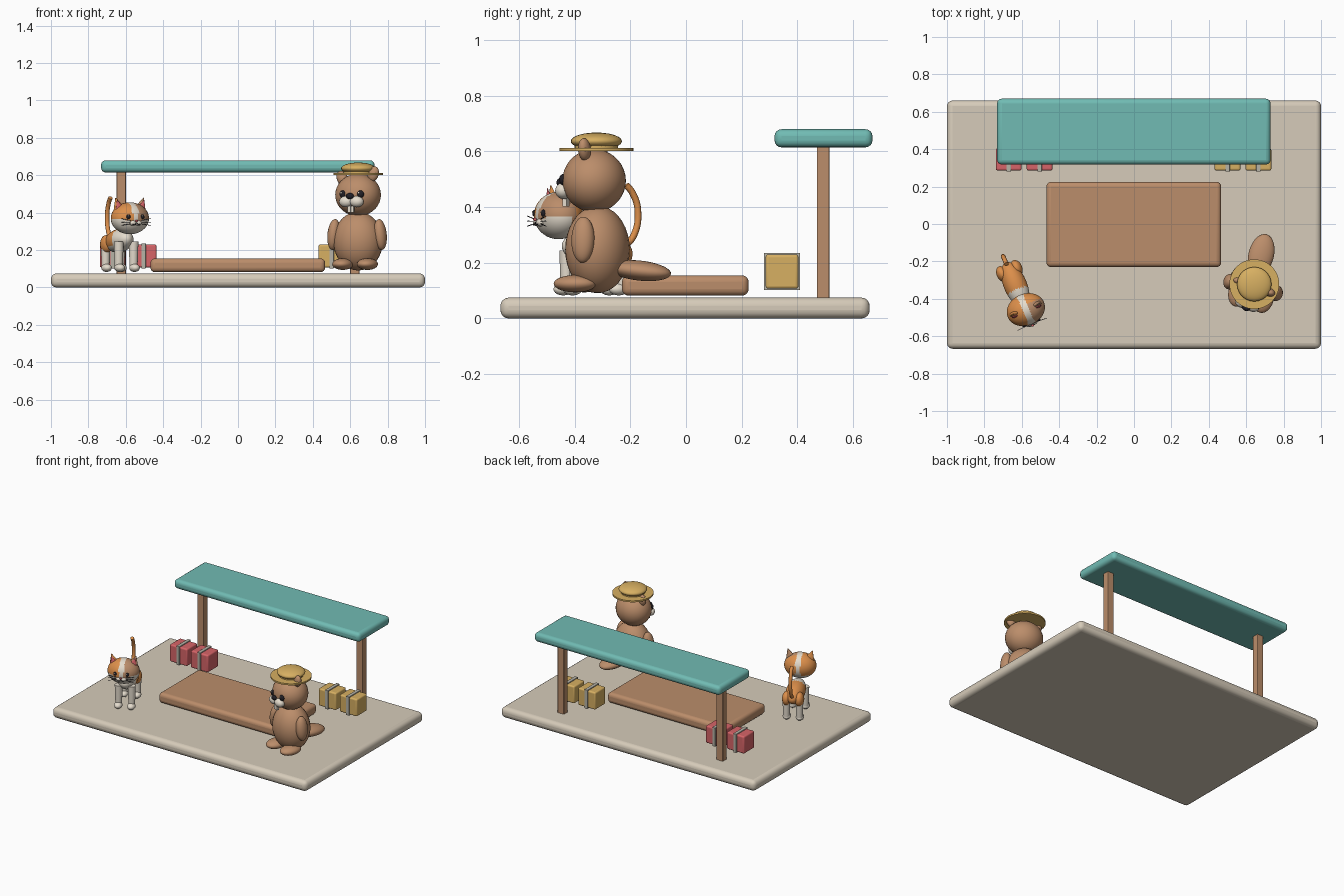
import bpy, bmesh
from math import radians, pi
from mathutils import Matrix, Vector, Euler

cube = bpy.data.objects.get("Cube")
if cube:
    bpy.data.objects.remove(cube, do_unlink=True)


def material(name, rgb):
    col = tuple((c / 255) ** 2.2 for c in rgb) + (1,)
    m = bpy.data.materials.new(name)
    m.use_nodes = True
    m.diffuse_color = col
    m.node_tree.nodes["Principled BSDF"].inputs["Base Color"].default_value = col
    return m


CREAM = material("cream", (213, 202, 184))
TEAL = material("teal", (112, 186, 178))
BROWN = material("brown", (186, 140, 106))
GOLD = material("straw gold", (214, 174, 98))
RED = material("coral red", (214, 100, 104))
WHITE = material("warm white", (228, 219, 204))
ORANGE = material("orange", (220, 142, 76))
BLACK = material("black", (38, 36, 42))
GREY = material("strap grey", (182, 178, 166))
IDENT = Matrix()


def finish(name, bm, mats, matrix, smooth=True, rule=None):
    """Make an object from a bmesh, colouring faces by a rule on local centre."""
    for f in bm.faces:
        f.smooth = smooth
        if rule:
            f.material_index = rule(f.calc_center_median())
    bm.transform(matrix)
    me = bpy.data.meshes.new(name)
    bm.to_mesh(me)
    bm.free()
    for m in mats:
        me.materials.append(m)
    ob = bpy.data.objects.new(name, me)
    bpy.context.collection.objects.link(ob)
    return ob


def place(loc, rot=(0, 0, 0), scale=(1, 1, 1)):
    return Matrix.LocRotScale(Vector(loc), Euler([radians(a) for a in rot]), Vector(scale))


def box(name, mat, lo, hi, bevel):
    bm = bmesh.new()
    bmesh.ops.create_cube(bm, size=1)
    lo, hi = Vector(lo), Vector(hi)
    ob = finish(name, bm, [mat], place((lo + hi) / 2, scale=hi - lo), smooth=False)
    mod = ob.modifiers.new("rounded edges", "BEVEL")
    mod.width, mod.segments = bevel, 4
    bpy.context.view_layer.objects.active = ob
    ob.select_set(True)
    bpy.ops.object.shade_smooth_by_angle(angle=radians(40))
    ob.select_set(False)
    return ob


def ball(name, mats, frame, loc, radii, rot=(0, 0, 0), rule=None, seg=28):
    if not isinstance(mats, list):
        mats = [mats]
    bm = bmesh.new()
    bmesh.ops.create_uvsphere(bm, u_segments=seg, v_segments=seg * 2 // 3, radius=1)
    return finish(name, bm, mats, frame @ place(loc, rot, radii), rule=rule)


def cone(name, mat, frame, loc, r1, r2, depth, rot=(0, 0, 0), scale=(1, 1, 1), seg=32):
    bm = bmesh.new()
    bmesh.ops.create_cone(bm, cap_ends=True, segments=seg, radius1=r1, radius2=r2, depth=depth)
    ob = finish(name, bm, [mat], frame @ place(loc, rot, scale))
    ob.data.set_sharp_from_angle(angle=radians(40))
    return ob


def tube(name, mat, frame, points, radius):
    cu = bpy.data.curves.new(name, "CURVE")
    cu.dimensions, cu.bevel_depth, cu.bevel_resolution = "3D", radius, 3
    cu.use_fill_caps = True
    sp = cu.splines.new("BEZIER")
    sp.bezier_points.add(len(points) - 1)
    for p, co in zip(sp.bezier_points, points):
        p.co = frame @ Vector(co)
        p.handle_left_type = p.handle_right_type = "AUTO"
    cu.materials.append(mat)
    ob = bpy.data.objects.new(name, cu)
    bpy.context.collection.objects.link(ob)


SIDES = (("right", -1), ("left", 1))

# Platform, bench and shelter
box("platform", CREAM, (-1, -.667, 0), (1, .66, .075), .03)
box("bench", BROWN, (-.468, -.23, .082), (.466, .225, .155), .024)
box("roof", TEAL, (-.732, .318, .615), (.73, .67, .68), .025)
for side, s in SIDES:
    box(side + "_post", BROWN, (s * .625 - .025, .47, .07), (s * .625 + .025, .515, .63), .004)

# Suitcases, each with a strap around the middle
for side, mat, xs in (("right", RED, (-.67, -.505)), ("left", GOLD, (.5, .665))):
    for n, x in enumerate(xs, 1):
        box(f"{side}_suitcase_{n}", mat, (x - .069, .286, .107), (x + .069, .404, .23), .01)
        box(f"{side}_strap_{n}", GREY, (x - .012, .28, .102), (x + .012, .41, .236), .002)

# Beaver body
bv = place((.642, -.318, 0), (0, 0, -14))
ball("beaver_body", BROWN, bv, (0, 0, .248), (.134, .115, .157))
ball("beaver_tail", BROWN, bv, (0, .157, .172), (.068, .115, .036), (-6, 0, 0))
for side, s in SIDES:
    ball(f"beaver_{side}_arm", BROWN, bv, (s * .128, -.022, .283), (.034, .042, .083), (0, -s * 6, 0))
    ball(f"beaver_{side}_foot", BROWN, bv, (s * .068, -.066, .125), (.055, .078, .031))

# Beaver head and face
bh = place((.642, -.33, .495), (0, 0, -20))
ball("beaver_head", BROWN, bh, (0, 0, 0), (.124, .113, .113))
for side, s in SIDES:
    ball(f"beaver_{side}_ear", BROWN, bh, (s * .088, -.005, .1 + s * .012), (.03, .022, .042), (0, s * 20, 0))
    ball(f"beaver_{side}_eye", BLACK, bh, (s * .05, -.1, .004), (.019, .014, .02))
    ball(f"beaver_{side}_eye_glint", WHITE, bh, (s * .05 - .005, -.113, .011), (.005, .003, .005), seg=12)
    ball(f"beaver_{side}_cheek", WHITE, bh, (s * .03, -.105, -.036), (.038, .03, .03))
    box_loc = (s * .009, -.108, -.076)
    cone(f"beaver_{side}_tooth", WHITE, bh, box_loc, .011, .011, .035, (0, 0, 45), seg=4)
ball("beaver_nose", BLACK, bh, (0, -.128, -.006), (.022, .014, .016))

# Straw hat
hat = place((.643, -.322, 0))
cone("hat_brim", GOLD, hat, (0, 0, .607), .133, .133, .011, seg=48)
cone("hat_band", GOLD, hat, (0, 0, .62), .078, .078, .02, seg=40)
ball("hat_crown", GOLD, hat, (0, 0, .637), (.092, .092, .031))

# Cat body with a white front and belly
ct = place((-.635, -.325, 0), (0, 0, 23))
ball("cat_body", [ORANGE, WHITE], ct, (0, 0, .25), (.062, .13, .062), (-6, 0, 0),
     rule=lambda c: int(c.z < -.5 or c.y < -.25), seg=40)
for end, y in (("front", -.095), ("back", .085)):
    for side, s in SIDES:
        name = f"cat_{end}_{side}"
        cone(name + "_leg", WHITE, ct, (s * .043, y, .17), .021, .026, .15, seg=20)
        ball(name + "_paw", WHITE, ct, (s * .043, y - .013, .105), (.027, .036, .022), seg=20)
        if end == "back":
            ball(name + "_haunch", ORANGE, ct, (s * .042, y - .005, .232), (.03, .045, .048), seg=20)
tube("cat_tail", ORANGE, ct,
     [(0, .105, .25), (0, .15, .3), (0, .165, .39), (0, .145, .45), (0, .12, .48)], .012)


# Cat head: orange and brown patches split by a white blaze, white muzzle
def head_patch(c):
    if abs(c.x) < .16 or (c.y < .1 and c.z < -.12 + .35 * min(abs(c.x), .6) - .15):
        return 1
    if c.y > .1 and c.z < -.55:
        return 1
    return 2 if c.x > 0 and c.y < .3 else 0


ch = place((-.578, -.458, .37), (0, 0, 23))
ball("cat_head", [ORANGE, WHITE, BROWN], ch, (0, 0, 0), (.105, .085, .085), rule=head_patch, seg=56)
for side, s in SIDES:
    cone(f"cat_{side}_ear", BROWN if s > 0 else ORANGE, ch, (s * .071, .004, .078), .034, .002, .066,
         (0, s * 18, 0), (1, .5, 1), 20)
    cone(f"cat_{side}_inner_ear", RED, ch, (s * .071, -.01, .075), .024, .001, .05,
         (0, s * 18, 0), (1, .4, 1), 20)
    ball(f"cat_{side}_eye", BLACK, ch, (s * .04, -.076, .008), (.012, .008, .013), seg=16)
    ball(f"cat_{side}_eye_glint", WHITE, ch, (s * .04 - .003, -.083, .013), (.0035, .002, .0035), seg=10)
    ball(f"cat_{side}_muzzle", WHITE, ch, (s * .015, -.076, -.025), (.02, .016, .014), seg=18)
    tube(f"cat_{side}_mouth", BLACK, ch,
         [(0, -.089, -.024), (s * .012, -.092, -.034), (s * .024, -.087, -.028)], .0018)
    for n in range(3):
        z = -.012 - n * .009
        tube(f"cat_{side}_whisker_{n + 1}", BLACK, ch,
             [(s * .032, -.082, z), (s * .085, -.085, z + .01 - n * .009)], .0015)
ball("cat_nose", RED, ch, (0, -.092, -.014), (.008, .006, .006), seg=14)
